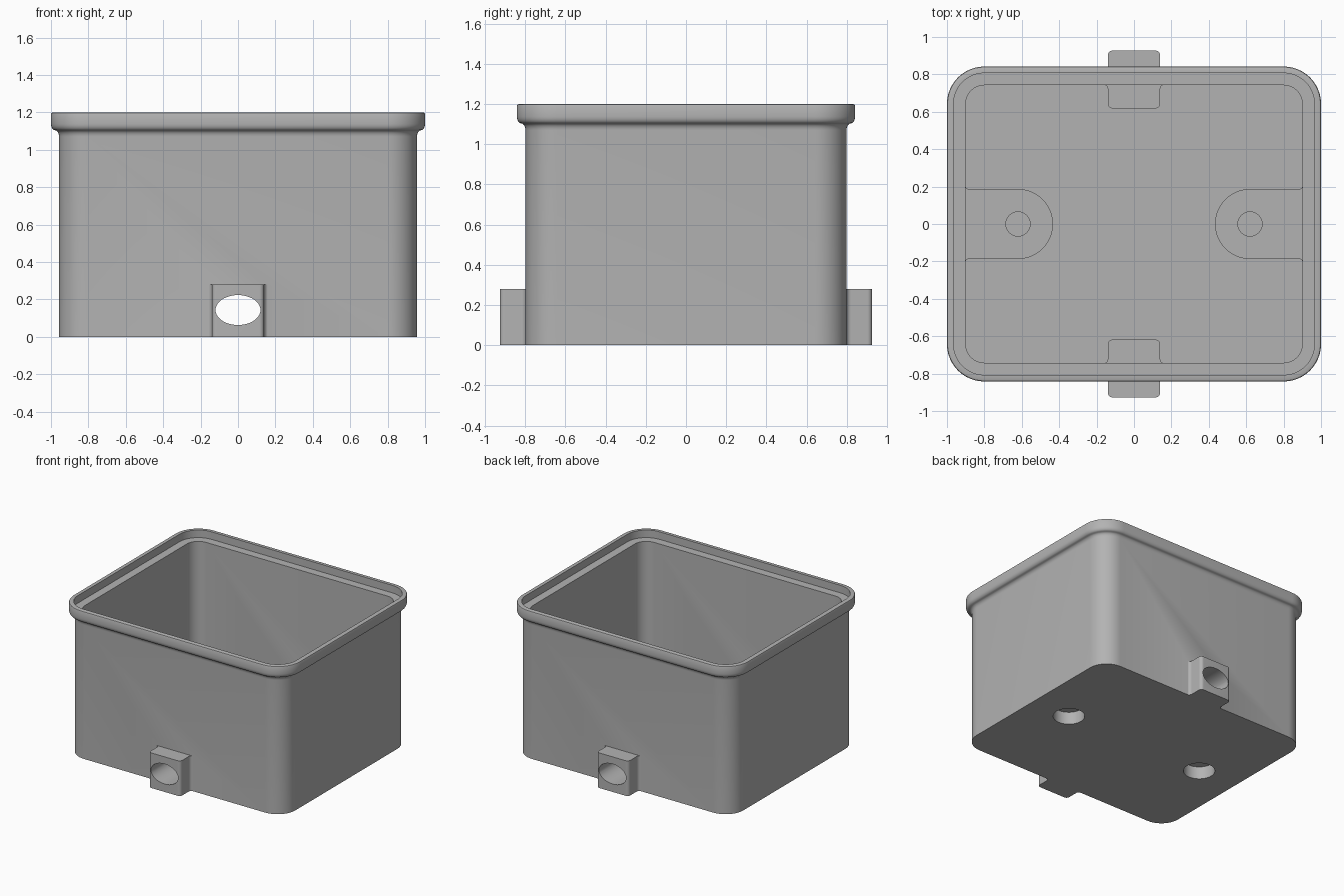
import bpy, bmesh
from math import sin, cos, pi

if "Cube" in bpy.data.objects:
    bpy.data.objects.remove(bpy.data.objects["Cube"])

HX, HY, R = 1.0, 0.842, 0.2      # rim half sizes and corner radius
FLOOR, LUG_H, BOSS_H = 0.06, 0.28, 0.28

grey = bpy.data.materials.new("grey plastic")
grey.diffuse_color = (0.45, 0.45, 0.45, 1)
grey.use_nodes = True
grey.node_tree.nodes["Principled BSDF"].inputs["Base Color"].default_value = grey.diffuse_color


def arc(cx, cy, r, a0, a1, n=8):
    """Points on an arc, angles in degrees."""
    angles = [(a0 + (a1 - a0) * i / n) * pi / 180 for i in range(n + 1)]
    return [(cx + r * cos(a), cy + r * sin(a)) for a in angles]


def make_object(name, bm):
    bmesh.ops.recalc_face_normals(bm, faces=bm.faces)
    mesh = bpy.data.meshes.new(name)
    bm.to_mesh(mesh)
    bm.free()
    mesh.materials.append(grey)
    obj = bpy.data.objects.new(name, mesh)
    bpy.context.collection.objects.link(obj)
    return obj


def loft(name, rings):
    """Skin a stack of equal-length rings and cap both ends."""
    bm = bmesh.new()
    loops = [[bm.verts.new(p) for p in ring] for ring in rings]
    n = len(loops[0])
    for a, b in zip(loops, loops[1:]):
        for i in range(n):
            j = (i + 1) % n
            bm.faces.new((a[i], a[j], b[j], b[i]))
    bm.faces.new(loops[0])
    bm.faces.new(loops[-1])
    return make_object(name, bm)


def prism(name, plan, z0, z1):
    return loft(name, [[(x, y, z) for x, y in plan] for z in (z0, z1)])


def rounded_ring(d, z):
    """Rounded rectangle inset by d from the rim outline."""
    r = R - d
    pts = []
    for sx, sy, a in ((1, 1, 0), (-1, 1, 90), (-1, -1, 180), (1, -1, 270)):
        pts += arc(sx * (HX - R), sy * (HY - R), r, a, a + 90, 12)
    return [(x, y, z) for x, y in pts]


# Box shell: outer wall, flared rim, stepped lip, cavity and floor
profile = [(0.043, 0), (0.043, 1.07)]
profile += [(0.043 - 0.0225 * (1 - cos(t * pi / 12)), 1.07 + 0.034 * sin(t * pi / 12))
            for t in range(1, 6)]
profile += [(0.0225 * (1 - sin(t * pi / 12)), 1.138 - 0.034 * cos(t * pi / 12))
            for t in range(1, 7)]
profile += [(0, 1.19), (0.003, 1.197), (0.01, 1.2),
            (0.035, 1.2), (0.035, 1.14), (0.1, 1.14), (0.1, FLOOR)]
box = loft("junction_box", [rounded_ring(d, z) for d, z in profile])

# Cable lugs: through the front and back walls, filleted where they meet them
w, f, y_in, y_out = 0.14, 0.025, 0.618, 0.927
half = (arc(w - f, y_in + f, f, -90, 0) + arc(w + f, 0.746 - f, f, 180, 90)
        + arc(w + f, 0.798 + f, f, 270, 180) + arc(w - f, y_out - f, f, 0, 90))
lug_plan = half + [(-x, y) for x, y in reversed(half)]

# Screw bosses: round-nosed pads growing from the side walls
bw, bf = 0.187, 0.018
side = arc(0.901 - bf, bw + bf, bf, 0, -90, 6)
boss_plan = ([(0.92, -bw - bf), (0.92, bw + bf)] + side
             + arc(0.62, 0, bw, 90, 270, 32)
             + [(x, -y) for x, y in reversed(side)])

adds, cuts = [], []
for s, place in ((1, "back"), (-1, "front")):
    adds.append(prism(place + "_lug", [(x, s * y) for x, y in lug_plan], 0, LUG_H))
for s, place in ((1, "right"), (-1, "left")):
    adds.append(prism(place + "_boss", [(s * x, y) for x, y in boss_plan],
                      FLOOR / 2, BOSS_H))
    # Blind pocket below and blind screw hole above
    cuts.append(prism(place + "_pocket", arc(s * 0.62, 0, 0.115, 0, 352.5, 47), -0.1, 0.1))
    cuts.append(prism(place + "_screw_hole", arc(s * 0.62, 0, 0.065, 0, 348.75, 31), 0.14, 0.5))

# Oval cable passage through both lugs
oval = arc(0, 0, 1, 0, 352.5, 47)
cuts.append(loft("cable_passage", [[(0.12 * u, y, 0.143 + 0.08 * v) for u, v in oval]
                                   for y in (-1.1, 1.1)]))

for tools, op in ((adds, 'UNION'), (cuts, 'DIFFERENCE')):
    for tool in tools:
        m = box.modifiers.new(tool.name, 'BOOLEAN')
        m.operation, m.solver, m.object = op, 'EXACT', tool

# Bake the joined shape and remove the helpers
bpy.context.view_layer.update()
baked = bpy.data.meshes.new_from_object(box.evaluated_get(bpy.context.evaluated_depsgraph_get()))
box.modifiers.clear()
box.data = baked
for tool in adds + cuts:
    bpy.data.objects.remove(tool)

bpy.context.view_layer.objects.active = box
box.select_set(True)
bpy.ops.object.shade_smooth_by_angle(angle=pi / 6)
